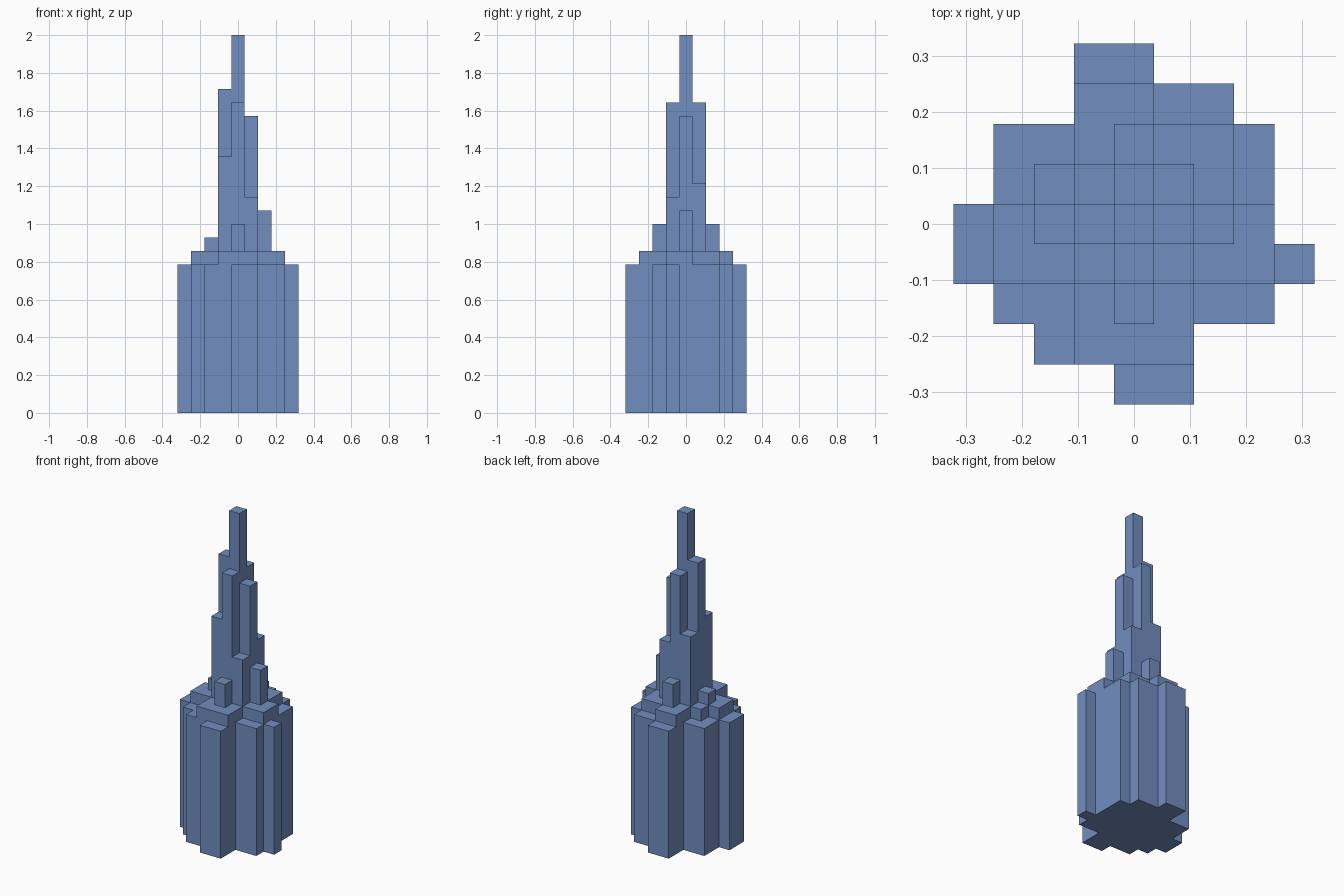
import bpy
import bmesh

CELL = 2 / 28  # one block of the tower

cube = bpy.data.objects.get("Cube")
if cube:
    bpy.data.objects.remove(cube)

blue = bpy.data.materials.new("slate_blue")
blue.use_nodes = True
colour = (0.165, 0.27, 0.52, 1)
blue.diffuse_color = colour
blue.node_tree.nodes["Principled BSDF"].inputs["Base Color"].default_value = colour


def fill(spans, front_row, level):
    """Cells of a tier, given the first and last column of each row."""
    return {(i, front_row + n): level
            for n, (first, last) in enumerate(spans)
            for i in range(first, last + 1)}


# Tiers: row spans run from the front to the back
base = fill([(0, 1), (-2, 1), (-3, 3), (-4, 4), (-4, 3),
             (-3, 3), (-3, 3), (-1, 2), (-1, 0)], -4, 11)
terrace = fill([(-1, 1), (-1, 1), (-3, 3), (-3, 3),
                (-2, 2), (-1, 2), (-1, 0)], -3, 12)

# Spires: the height of each column in blocks
spires = {(0, 0): 28, (-1, 0): 24, (1, 0): 22, (0, -1): 23, (0, 1): 23,
          (-1, -1): 19, (-1, 1): 18, (1, 1): 17, (1, -1): 16,
          (2, 0): 15, (0, -2): 14, (0, 2): 14, (-2, 0): 13}


def build_tier(name, cells, floor, above, bottom=False):
    """Join columns into one skin, without walls or tops that are covered."""
    bm = bmesh.new()

    def quad(*points):
        bm.faces.new([bm.verts.new([c * CELL for c in p]) for p in points])

    for (i, j), top in cells.items():
        corners = [(i - .5, j - .5), (i + .5, j - .5),
                   (i + .5, j + .5), (i - .5, j + .5)]
        if (i, j) not in above:
            quad(*[(x, y, top) for x, y in corners])
        if bottom:
            quad(*[(x, y, floor) for x, y in reversed(corners)])
        sides = [(0, -1), (1, 0), (0, 1), (-1, 0)]
        for k, (dx, dy) in enumerate(sides):
            low = cells.get((i + dx, j + dy), floor)
            if low < top:
                a, b = corners[k], corners[(k + 1) % 4]
                quad((*a, low), (*b, low), (*b, top), (*a, top))

    bmesh.ops.remove_doubles(bm, verts=bm.verts, dist=CELL / 100)
    bmesh.ops.dissolve_limit(bm, angle_limit=0.01, verts=bm.verts, edges=bm.edges)
    mesh = bpy.data.meshes.new(name)
    bm.to_mesh(mesh)
    bm.free()
    mesh.materials.append(blue)
    bpy.context.collection.objects.link(bpy.data.objects.new(name, mesh))


build_tier("tower_base", base, 0, terrace, bottom=True)
build_tier("terrace", terrace, 11, spires)
build_tier("spires", spires, 12, {})
